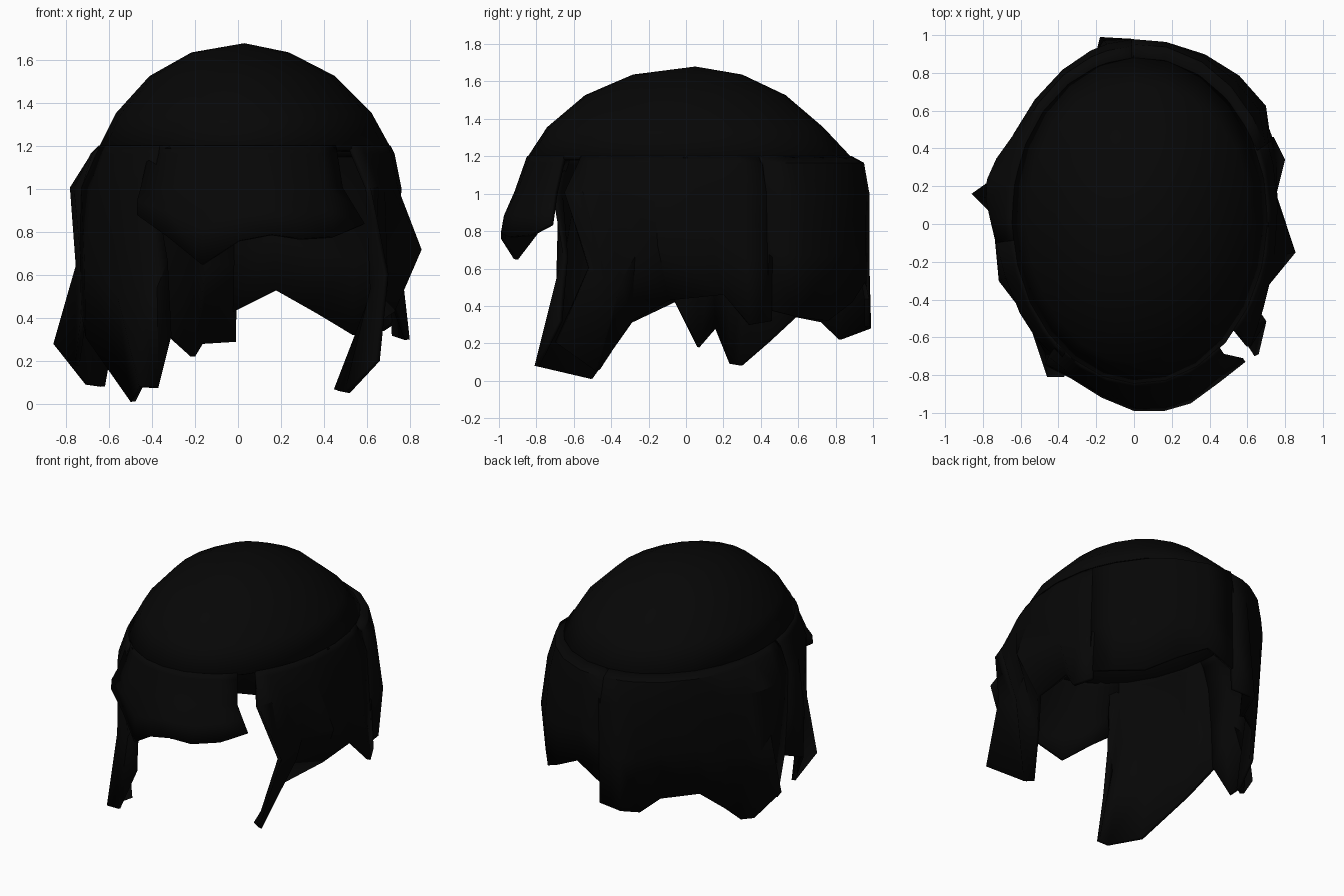
import bpy
import bmesh
from math import sin, cos, radians
from mathutils import Matrix, Vector

default_cube = bpy.data.objects.get("Cube")
if default_cube:
    bpy.data.objects.remove(default_cube, do_unlink=True)

# One near-black colour for all of the hair
hair_black = bpy.data.materials.new("near_black_hair")
hair_black.use_nodes = True
COLOUR = (0.002, 0.002, 0.002, 1)
hair_black.diffuse_color = COLOUR
shader = hair_black.node_tree.nodes["Principled BSDF"]
shader.inputs["Base Color"].default_value = COLOUR
shader.inputs["Roughness"].default_value = 0.8

# Height on the dome, in degrees, where the cap meets the strands
SEAM = 22


def dome_point(turn, lift, scale=1.0):
    """Point on the lopsided skull dome; turn runs anticlockwise from +x."""
    t, e = radians(turn), radians(lift)
    reach = cos(e) * scale * (1 + 0.06 * cos(t - radians(40)))
    # The back of the skull slopes down flatter than the front
    slope = 1 - 0.1 * sin(2 * e) ** 3 * max(0, sin(t))
    return Vector((0.735 * cos(t) * reach, 0.955 * sin(t) * reach * slope, 0.9 + 0.775 * sin(e)))


def finish(name, bm):
    """Turn a surface into a thick, shaded hair object."""
    mesh = bpy.data.meshes.new(name)
    bm.to_mesh(mesh)
    bm.free()
    mesh.materials.append(hair_black)
    obj = bpy.data.objects.new(name, mesh)
    bpy.context.collection.objects.link(obj)
    shell = obj.modifiers.new("thickness", "SOLIDIFY")
    shell.thickness = 0.025
    shell.offset = -1
    bpy.ops.object.select_all(action="DESELECT")
    obj.select_set(True)
    bpy.context.view_layer.objects.active = obj
    bpy.ops.object.shade_smooth_by_angle(angle=radians(35))


def bridge(bm, left, right):
    """Fill quads between two neighbouring columns of vertices."""
    for row in range(len(left) - 1):
        bm.faces.new((left[row], left[row + 1], right[row + 1], right[row]))


def build_cap():
    bm = bmesh.new()
    crown = bm.verts.new((0.03, 0.05, 1.68))
    count = 24
    columns = []
    for i in range(count):
        turn = 360 * i / count
        columns.append([bm.verts.new(dome_point(turn, lift)) for lift in (72, 54, 36, SEAM)])
    for i, column in enumerate(columns):
        following = columns[(i + 1) % count]
        bm.faces.new((crown, column[0], following[0]))
        bridge(bm, column, following)
    finish("crown_cap", bm)


def strand_path(lip, turn, flare, bulge, x, y, z, swing=0):
    """Points from seam to hem: flare at the brow, bulge and sideways swing below it."""
    top = dome_point(turn, SEAM + 1, 1.005)
    shelf = dome_point(turn, SEAM - 2, lip)
    brow = dome_point(turn, 8, 1 + flare)
    hem = Vector((x, y, z))
    middle = brow.lerp(hem, 0.5)
    middle.x *= 1 + bulge
    middle.y *= 1 + bulge
    middle = Matrix.Rotation(radians(swing), 3, "Z") @ middle
    return top, shelf, brow, middle, hem


def build_strand(name, lip, columns):
    bm = bmesh.new()
    previous = None
    for spec in columns:
        column = [bm.verts.new(p) for p in strand_path(lip, *spec)]
        if previous:
            bridge(bm, previous, column)
        previous = column
    finish(name, bm)


build_cap()

# Fringe sweeping over the forehead, flaring at its left end
build_strand("fringe", 1.0, [
    (230, .03, .02, -.47, -.75, .88),
    (244, .02, 0, -.33, -.82, .78),
    (257, .01, .01, -.17, -.92, .65),
    (270, .01, .02, 0, -.99, .76),
    (284, .01, .02, .16, -.99, .79),
    (296, .01, .02, .3, -.95, .77),
    (304, .01, 0, .45, -.84, .78),
    (312, 0, 0, .59, -.73, .84),
])

# Left side: front lock kicking forward at its tip, short hem, flick behind it
build_strand("left_side_hair", 1.01, [
    (321, .08, -.06, .66, -.69, .2, 10),
    (327, .05, -.02, .52, -.48, .05, 8),
    (333, .03, .06, .47, -.46, .06, 12),
    (341, .01, .05, .57, -.29, .32, 4),
    (350, 0, .16, .73, -.09, .43),
    (5, 0, 0, .74, .2, .46),
    (18, .01, -.02, .8, .34, .3),
    (27, .02, 0, .74, .46, .32),
])

# Back left: broad panel with an arched hem
build_strand("back_left_hair", 1.05, [
    (25, .02, 0, .74, .44, .38),
    (35, .05, .04, .68, .6, .34),
    (48, .03, .03, .55, .76, .32),
    (62, .01, .01, .38, .89, .42),
    (77, 0, 0, .18, .96, .53),
    (91, 0, 0, -.02, .98, .43),
])

# Back right: blunt tail lock, then the long lock behind the ear
build_strand("back_right_hair", 1.04, [
    (90, 0, 0, -.01, .98, .29),
    (101, 0, 0, -.18, .99, .28),
    (108, 0, 0, -.22, .83, .22),
    (121, 0, 0, -.32, .74, .31),
    (136, .01, 0, -.52, .59, .34),
    (150, .03, .02, -.62, .45, .21),
    (160, .1, 0, -.64, .3, .08),
    (167, .14, 0, -.71, .25, .09),
    (173, .13, -.08, -.86, .16, .28),
    (178, .1, -.03, -.76, .06, .18),
    (186, .06, .01, -.73, -.06, .42),
])

# Right front: wide lock hanging beside the face
build_strand("right_front_lock", 1.01, [
    (186, .06, .01, -.73, -.06, .42),
    (198, .04, .03, -.71, -.3, .31),
    (211, .03, .02, -.5, -.51, .01),
    (222, .02, -.04, -.46, -.81, .08),
    (230, 0, -.07, -.37, -.81, .08),
    (235, -.02, -.06, -.31, -.68, .32),
])
